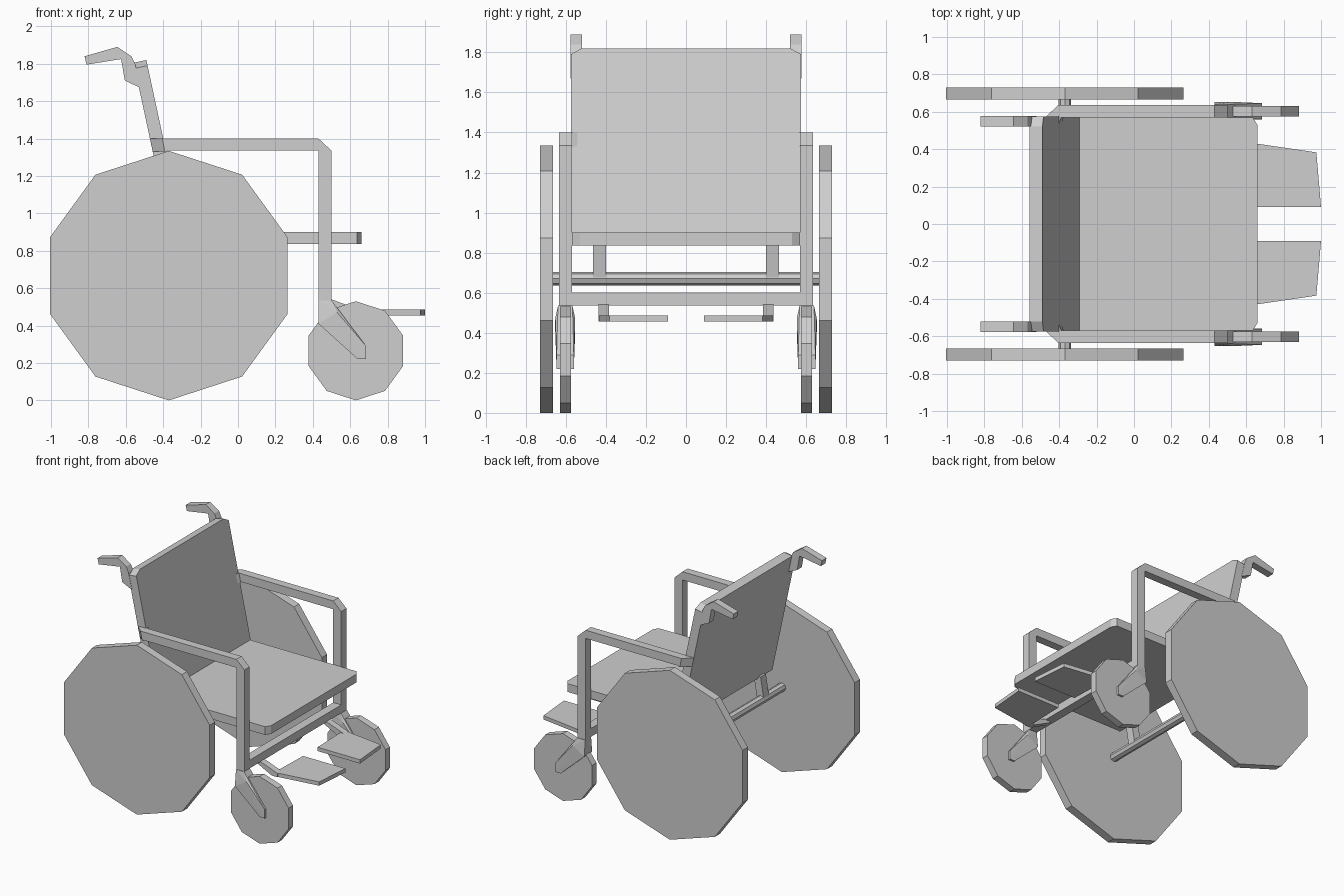
import bpy, bmesh, math
from mathutils import Vector

if "Cube" in bpy.data.objects:
    bpy.data.objects.remove(bpy.data.objects["Cube"])

grey = bpy.data.materials.new("light_grey")
grey.diffuse_color = (0.62, 0.62, 0.62, 1)
grey.use_nodes = True
grey.node_tree.nodes["Principled BSDF"].inputs["Base Color"].default_value = grey.diffuse_color


def finish(name, bm):
    bmesh.ops.recalc_face_normals(bm, faces=bm.faces)
    me = bpy.data.meshes.new(name)
    bm.to_mesh(me)
    bm.free()
    me.materials.append(grey)
    ob = bpy.data.objects.new(name, me)
    bpy.context.collection.objects.link(ob)
    return ob


def prism(name, pts, offset):
    """Extrude a flat 3D outline along an offset vector."""
    bm = bmesh.new()
    face = bm.faces.new([bm.verts.new(p) for p in pts])
    ext = bmesh.ops.extrude_face_region(bm, geom=[face], use_keep_orig=True)
    verts = [g for g in ext["geom"] if isinstance(g, bmesh.types.BMVert)]
    bmesh.ops.translate(bm, verts=verts, vec=Vector(offset))
    return finish(name, bm)


def side_prism(name, xz, y0, y1):
    return prism(name, [(x, y0, z) for x, z in xz], (0, y1 - y0, 0))


def flat_prism(name, xy, z0, z1):
    return prism(name, [(x, y, z0) for x, y in xy], (0, 0, z1 - z0))


def hull(name, pts):
    bm = bmesh.new()
    for p in pts:
        bm.verts.new(p)
    bmesh.ops.convex_hull(bm, input=bm.verts)
    return finish(name, bm)


def ring(cx, cz, r, n):
    return [(cx + r * math.sin(2 * math.pi * i / n),
             cz - r * math.cos(2 * math.pi * i / n)) for i in range(n)]


# seat with clipped front corners
flat_prism("seat", [(-0.35, -0.57), (0.635, -0.57), (0.66, -0.53),
                    (0.66, 0.53), (0.635, 0.57), (-0.35, 0.57)], 0.835, 0.90)

# leaning backrest with clipped top corners
back = [(-0.575, 0.85), (0.575, 0.85), (0.575, 1.79),
        (0.52, 1.82), (-0.52, 1.82), (-0.575, 1.79)]
prism("backrest", [(-0.49 + (1.82 - z) * 0.2147, y, z) for y, z in back],
      (-0.068, 0, -0.015))

# axle between the big wheels, front crossbar
side_prism("axle", ring(-0.37, 0.67, 0.034, 8), -0.67, 0.67)
side_prism("crossbar", [(0.43, 0.535), (0.50, 0.535), (0.50, 0.60), (0.43, 0.60)],
           -0.58, 0.58)

for side, s in (("left", 1), ("right", -1)):
    # wheels
    side_prism(side + "_big_wheel", ring(-0.37, 0.667, 0.667, 10), s * 0.665, s * 0.73)
    side_prism(side + "_caster_wheel", ring(0.63, 0.265, 0.265, 10), s * 0.575, s * 0.63)

    # caster fork
    fork = [(0.43, 0.535, 0.036), (0.50, 0.535, 0.036), (0.43, 0.41, 0.05),
            (0.53, 0.47, 0.05), (0.64, 0.22, 0.043), (0.685, 0.22, 0.043),
            (0.685, 0.29, 0.043)]
    hull(side + "_fork", [(x, s * 0.603 + h * k, z) for x, z, h in fork for k in (1, -1)])

    # armrest and front post
    side_prism(side + "_arm_frame",
               [(-0.39, 1.40), (0.43, 1.40), (0.50, 1.335), (0.50, 0.535),
                (0.43, 0.535), (0.43, 1.335), (-0.39, 1.335)], s * 0.57, s * 0.635)
    # armrest end turning in to the backrest
    elbow = [(-0.39, 0.635), (-0.405, 0.635), (-0.47, 0.575), (-0.46, 0.54),
             (-0.40, 0.54), (-0.39, 0.57)]
    prism(side + "_arm_elbow", [(x, s * y, 1.40) for x, y in elbow], (0.014, 0, -0.07))

    # push handle
    side_prism(side + "_push_handle",
               [(-0.82, 1.84), (-0.645, 1.89), (-0.57, 1.84), (-0.55, 1.80),
                (-0.52, 1.67), (-0.605, 1.71), (-0.625, 1.825), (-0.81, 1.795)],
               s * 0.52, s * 0.577)

    # strut from axle to seat
    side_prism(side + "_seat_strut",
               [(-0.40, 0.67), (-0.34, 0.67), (-0.31, 0.85), (-0.37, 0.85)],
               s * 0.40, s * 0.465)

    # footrest plate and its arm
    plate = [(0.62, 0.435), (0.975, 0.383), (1.0, 0.09), (0.63, 0.09)]
    flat_prism(side + "_footrest", [(x, s * y) for x, y in plate], 0.455, 0.485)
    side_prism(side + "_footrest_arm",
               [(0.45, 0.56), (0.50, 0.54), (0.65, 0.485), (0.65, 0.455),
                (0.60, 0.455), (0.45, 0.53)], s * 0.385, s * 0.437)
